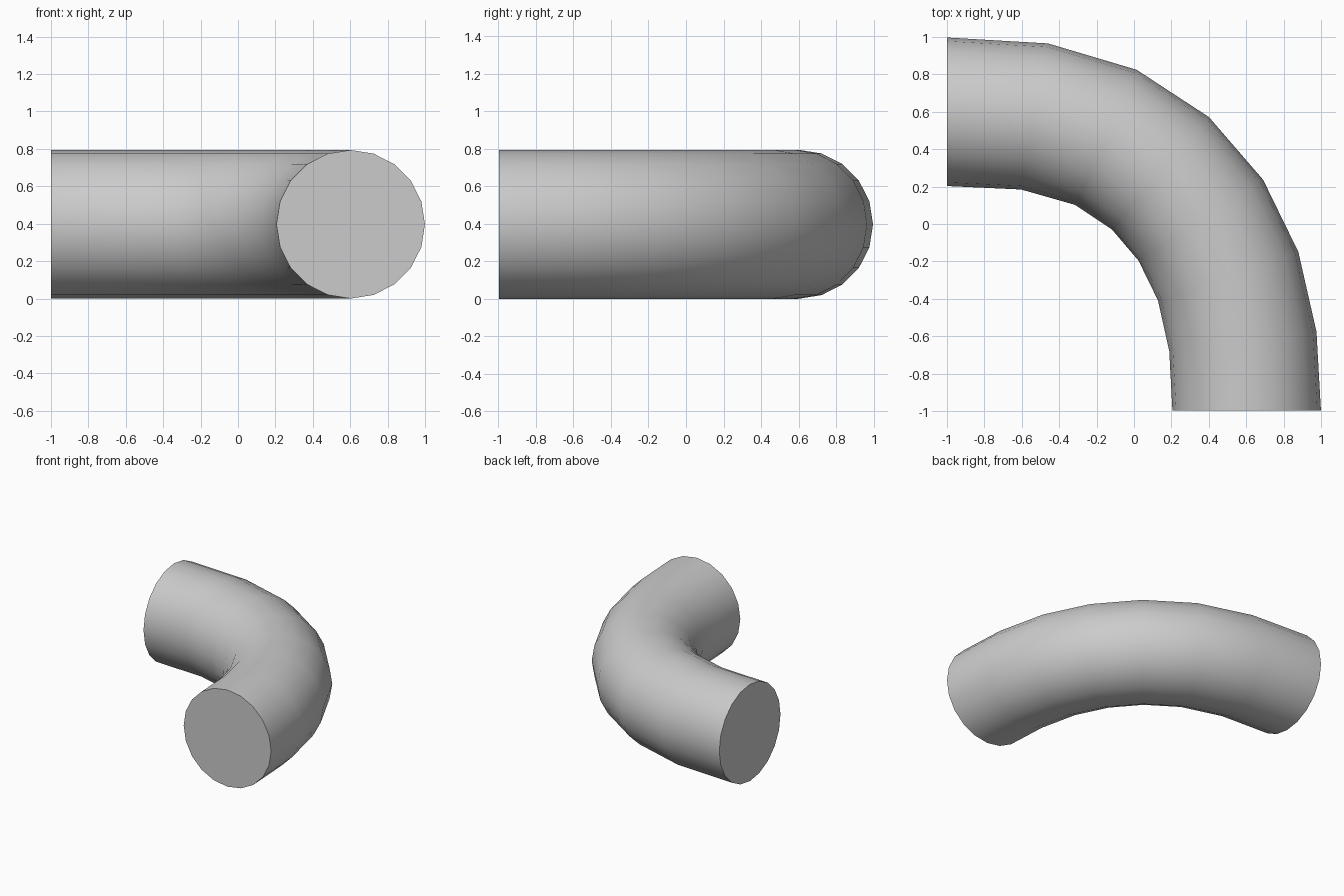
import bpy, bmesh
from math import cos, sin, pi
from mathutils import Vector

if "Cube" in bpy.data.objects:
    bpy.data.objects.remove(bpy.data.objects["Cube"])

SIDES = 20
RADIUS = 0.397

# Outer and inner bend points in plan for each cross-section
outer = [(-1, 0.995), (-0.46, 0.966), (0.015, 0.827), (0.405, 0.576),
         (0.694, 0.238), (0.881, -0.148), (0.977, -0.575), (1, -0.998)]
inner = [(-1, 0.205), (-0.604, 0.184), (-0.317, 0.10), (-0.122, -0.034),
         (0.021, -0.198), (0.126, -0.41), (0.187, -0.68), (0.205, -0.998)]

bm = bmesh.new()

# Circular rings along the bend
rings = []
for o, i in zip(outer, inner):
    o, i = Vector((*o, 0)), Vector((*i, 0))
    centre = (o + i) / 2 + Vector((0, 0, RADIUS))
    side = (o - i).normalized() * RADIUS
    rings.append([bm.verts.new(centre + side * cos(2 * pi * k / SIDES)
                               + Vector((0, 0, RADIUS * sin(2 * pi * k / SIDES))))
                  for k in range(SIDES)])

# Pipe wall
for a, b in zip(rings, rings[1:]):
    for k in range(SIDES):
        n = (k + 1) % SIDES
        bm.faces.new((a[k], a[n], b[n], b[k]))

# Flat end caps
bm.faces.new(rings[0])
bm.faces.new(rings[-1])
bmesh.ops.recalc_face_normals(bm, faces=bm.faces)

mesh = bpy.data.meshes.new("pipe_elbow")
bm.to_mesh(mesh)
bm.free()
pipe = bpy.data.objects.new("pipe_elbow", mesh)
bpy.context.collection.objects.link(pipe)

# Smooth wall, crisp cap edges
bpy.context.view_layer.objects.active = pipe
pipe.select_set(True)
bpy.ops.object.shade_smooth_by_angle(angle=pi / 4)
